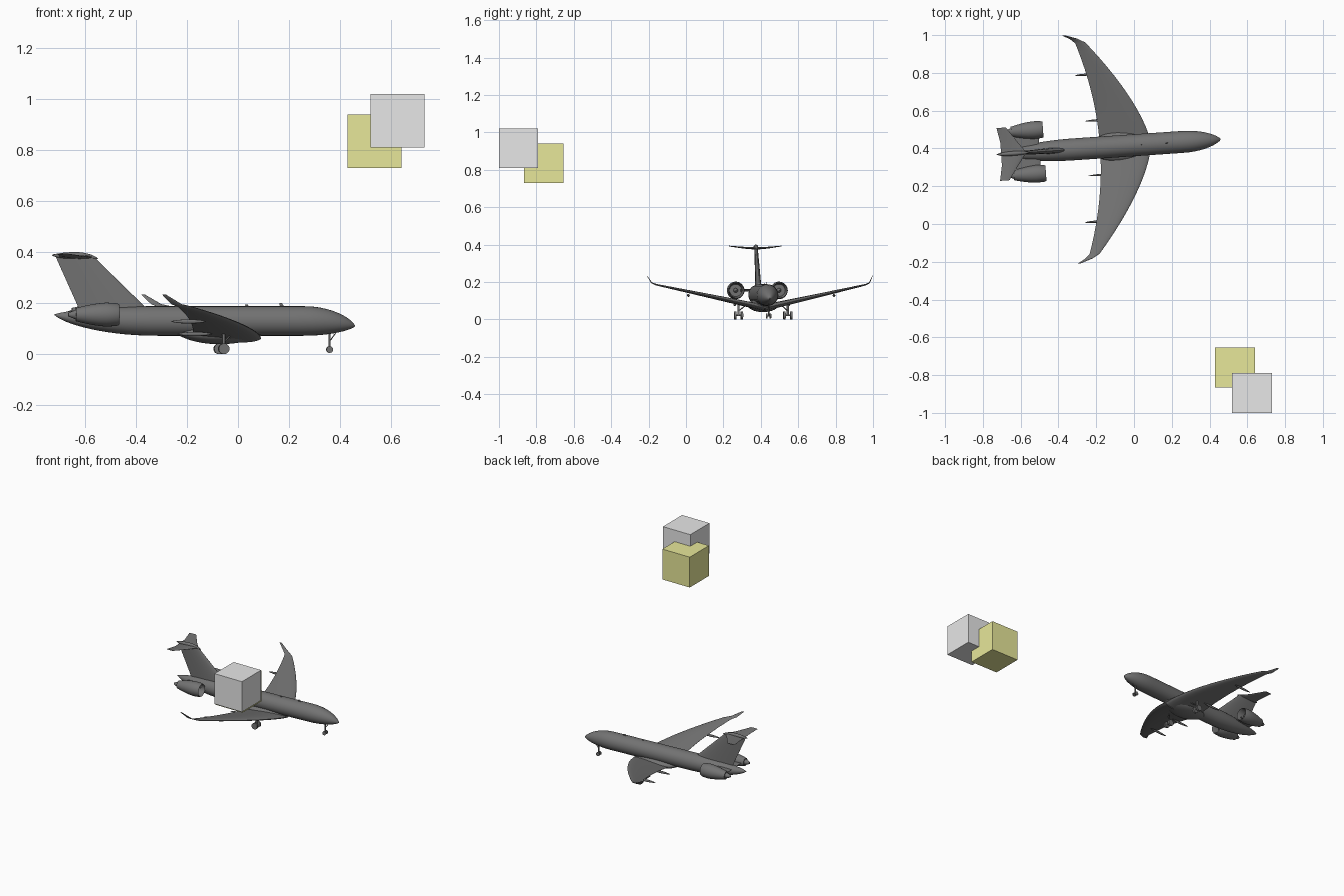
import bpy, bmesh, math
from mathutils import Vector, Matrix

default = bpy.data.objects.get("Cube")
if default:
    bpy.data.objects.remove(default, do_unlink=True)


def material(name, red, green, blue):
    mat = bpy.data.materials.new(name)
    mat.use_nodes = True
    mat.diffuse_color = (red, green, blue, 1)
    mat.node_tree.nodes["Principled BSDF"].inputs["Base Color"].default_value = mat.diffuse_color
    return mat


DARK = material("dark grey", 0.17, 0.17, 0.17)
GREY = material("light grey", 0.8, 0.8, 0.8)
YELLOW = material("dull yellow", 0.8, 0.8, 0.32)

# The aircraft is built facing +x, then turned slightly and moved into place
PLACE = Matrix.Translation((0, 0.417, 0)) @ Matrix.Rotation(math.radians(3.9), 4, "Z")


def finish(name, bm, mat=DARK, place=PLACE, mirror=False):
    bmesh.ops.recalc_face_normals(bm, faces=bm.faces)
    mesh = bpy.data.meshes.new(name)
    bm.to_mesh(mesh)
    bm.free()
    mesh.materials.append(mat)
    mesh.shade_smooth()
    mesh.set_sharp_from_angle(angle=math.radians(40))
    ob = bpy.data.objects.new(name, mesh)
    bpy.context.collection.objects.link(ob)
    ob.matrix_world = place
    if mirror:
        modifier = ob.modifiers.new("Mirror", "MIRROR")
        modifier.use_axis = (False, True, False)
        modifier.use_mirror_merge = False


def skin(bm, rings):
    """Join rings of points with quads and cap both ends."""
    loops = [[bm.verts.new(point) for point in ring] for ring in rings]
    for a, b in zip(loops, loops[1:]):
        for i in range(len(a)):
            bm.faces.new((a[i - 1], a[i], b[i], b[i - 1]))
    bm.faces.new(loops[0])
    bm.faces.new(loops[-1])


def ellipse(centre, width, height, sides):
    turns = [math.tau * i / sides for i in range(sides)]
    return [centre + Vector((0, width * math.cos(a), height * math.sin(a))) for a in turns]


def spindle(bm, front, back, axis_z, width, height, nose=0.5, tail=0.5, sides=16, steps=30):
    """Streamlined body along x; nose and tail are the tapered shares of its length."""
    front, back = Vector(front), Vector(back)
    rings = []
    for i in range(steps + 1):
        t = (1 - math.cos(math.pi * i / steps)) / 2
        near = min(1, t / nose, (1 - t) / tail)
        size = max(0.05, (1 - (1 - near) ** 2) ** 0.7)
        centre = front.lerp(back, t)
        end_z = front.z if t < nose else back.z
        centre.z = end_z + (axis_z - end_z) * size
        rings.append(ellipse(centre, width * size, height * size, sides))
    skin(bm, rings)


def foil(lead, trail, thick, cuts=8):
    """Thin airfoil section between two edge points."""
    lead, trail, thick = Vector(lead), Vector(trail), Vector(thick)
    shares = [(i / cuts) ** 2 for i in range(cuts + 1)]
    bulge = [max(0.06, 2 * math.sqrt(t) * (1 - t) * 1.3) for t in shares]
    upper = [lead.lerp(trail, t) + thick * b for t, b in zip(shares, bulge)]
    lower = [lead.lerp(trail, t) - thick * b for t, b in zip(shares, bulge)]
    return upper + lower[::-1]


def rod(bm, start, end, radius, sides=20):
    start, end = Vector(start), Vector(end)
    along = end - start
    turn = along.to_track_quat("Z", "Y").to_matrix().to_4x4()
    bmesh.ops.create_cone(bm, cap_ends=True, segments=sides, radius1=radius, radius2=radius,
                          depth=along.length, matrix=Matrix.Translation((start + end) / 2) @ turn)


def axle(bm, x, y, z, half, radius):
    rod(bm, (x, y - half, z), (x, y + half, z), radius)


# Fuselage
bm = bmesh.new()
spindle(bm, (0.46, 0, 0.11), (-0.72, 0, 0.155), 0.13, 0.058, 0.058,
        nose=0.17, tail=0.34, sides=28, steps=40)
finish("fuselage", bm)

# Belly fairing
bm = bmesh.new()
spindle(bm, (0.1, 0, 0.08), (-0.25, 0, 0.09), 0.075, 0.08, 0.036, sides=28)
finish("belly_fairing", bm)


# Wings: curved edges, rising outward, with upturned tips
def wing_section(y):
    z = 0.062 + 0.22 * y
    half = 0.017 - 0.023 * y
    return foil((0.09 - 0.74 * y ** 1.5, y, z), (-0.18 - 0.3 * y * y, y, z), (0, -half / 5, half))


TIP = 0.56
bm = bmesh.new()
sections = [wing_section(TIP * i / 12) for i in range(13)]
sections.append(foil((-0.26, 0.583, 0.195), (-0.3, 0.583, 0.195), (0, -0.002, 0.002)))
sections.append(foil((-0.325, 0.605, 0.234), (-0.34, 0.605, 0.234), (0, -0.001, 0)))
skin(bm, sections)
finish("wings", bm, mirror=True)

# Flap track fairings under the trailing edge
bm = bmesh.new()
for y, tail in ((0.145, -0.25), (0.39, -0.29)):
    z = 0.05 + 0.2 * y
    spindle(bm, (tail + 0.14, y, z), (tail, y, z), z, 0.006, 0.008)
finish("flap_fairings", bm, mirror=True)

# Engine nacelles: intake wall, lip, tapering cowl and exhaust cone
ENGINE = Vector((-0.475, 0.116, 0.155))
RADIUS = 0.047
bm = bmesh.new()
outline = [(-0.05, 0.7), (-0.01, 0.8), (0, 0.87), (-0.01, 0.95)]
outline += [(-0.05 - 0.12 * t, 1 - 0.45 * t ** 1.5) for t in (0, 0.25, 0.5, 0.75, 1)]
outline += [(-0.17, 0.4), (-0.2, 0.15)]
skin(bm, [ellipse(ENGINE + Vector((x, 0, 0)), RADIUS * r, RADIUS * r, 28) for x, r in outline])
spindle(bm, ENGINE - Vector((0.02, 0, 0)), ENGINE - Vector((0.08, 0, 0)), ENGINE.z, 0.012, 0.012)
finish("engine_nacelles", bm, mirror=True)

# Pylons between engines and fuselage
bm = bmesh.new()
skin(bm, [foil((-0.5, y, ENGINE.z), (-0.63, y, ENGINE.z), (0, 0, 0.007)) for y in (0.02, 0.09)])
finish("engine_pylons", bm, mirror=True)

# Tail fin with a root fillet
bm = bmesh.new()
skin(bm, [foil((-0.345, 0, 0.165), (-0.62, 0, 0.165), (0, 0.016, 0)),
          foil((-0.385, 0, 0.205), (-0.637, 0, 0.205), (0, 0.014, 0)),
          foil((-0.57, 0, 0.385), (-0.72, 0, 0.39), (0, 0.008, 0))])
finish("tail_fin", bm)

# Tailplane
bm = bmesh.new()
skin(bm, [foil((-0.57, 0, 0.38), (-0.705, 0, 0.38), (0, 0, 0.007)),
          foil((-0.615, 0.06, 0.383), (-0.705, 0.06, 0.383), (0, 0, 0.005)),
          foil((-0.67, 0.14, 0.392), (-0.72, 0.14, 0.392), (0, 0, 0.002))])
finish("tailplane", bm, mirror=True)

# Bullet fairing on top of the fin
bm = bmesh.new()
spindle(bm, (-0.55, 0, 0.373), (-0.73, 0, 0.387), 0.386, 0.012, 0.014)
finish("tail_bullet", bm)

# Main landing gear
bm = bmesh.new()
x, y, wheel = -0.065, 0.132, 0.021
for side in (-1, 1):
    axle(bm, x, y + side * 0.018, wheel, 0.006, wheel)
axle(bm, x, y, wheel, 0.02, 0.004)
rod(bm, (x, y, wheel), (x, y, 0.09), 0.006)
rod(bm, (x, y, 0.045), (-0.03, 0.09, 0.08), 0.003)
finish("main_landing_gear", bm, mirror=True)

# Nose landing gear
bm = bmesh.new()
x, hub = 0.36, 0.018
for side in (-1, 1):
    axle(bm, x, side * 0.01, hub, 0.004, 0.013)
axle(bm, x, 0, hub, 0.012, 0.003)
rod(bm, (x, 0, hub), (x, 0, 0.09), 0.004)
rod(bm, (x, 0, 0.05), (0.385, 0, 0.085), 0.002)
finish("nose_landing_gear", bm)

# Roof antennas
bm = bmesh.new()
for x, top in ((0.185, 0.2), (0.05, 0.194)):
    skin(bm, [foil((x, 0, 0.18), (x - 0.02, 0, 0.18), (0, 0.002, 0)),
              foil((x - 0.012, 0, top), (x - 0.022, 0, top), (0, 0.001, 0))])
finish("roof_antennas", bm)

# Two overlapping cubes beside the aircraft
for name, centre, mat in (("grey_block", (0.625, -0.895, 0.915), GREY),
                          ("yellow_block", (0.535, -0.76, 0.835), YELLOW)):
    bm = bmesh.new()
    bmesh.ops.create_cube(bm, size=0.21)
    finish(name, bm, mat, Matrix.Translation(centre))
